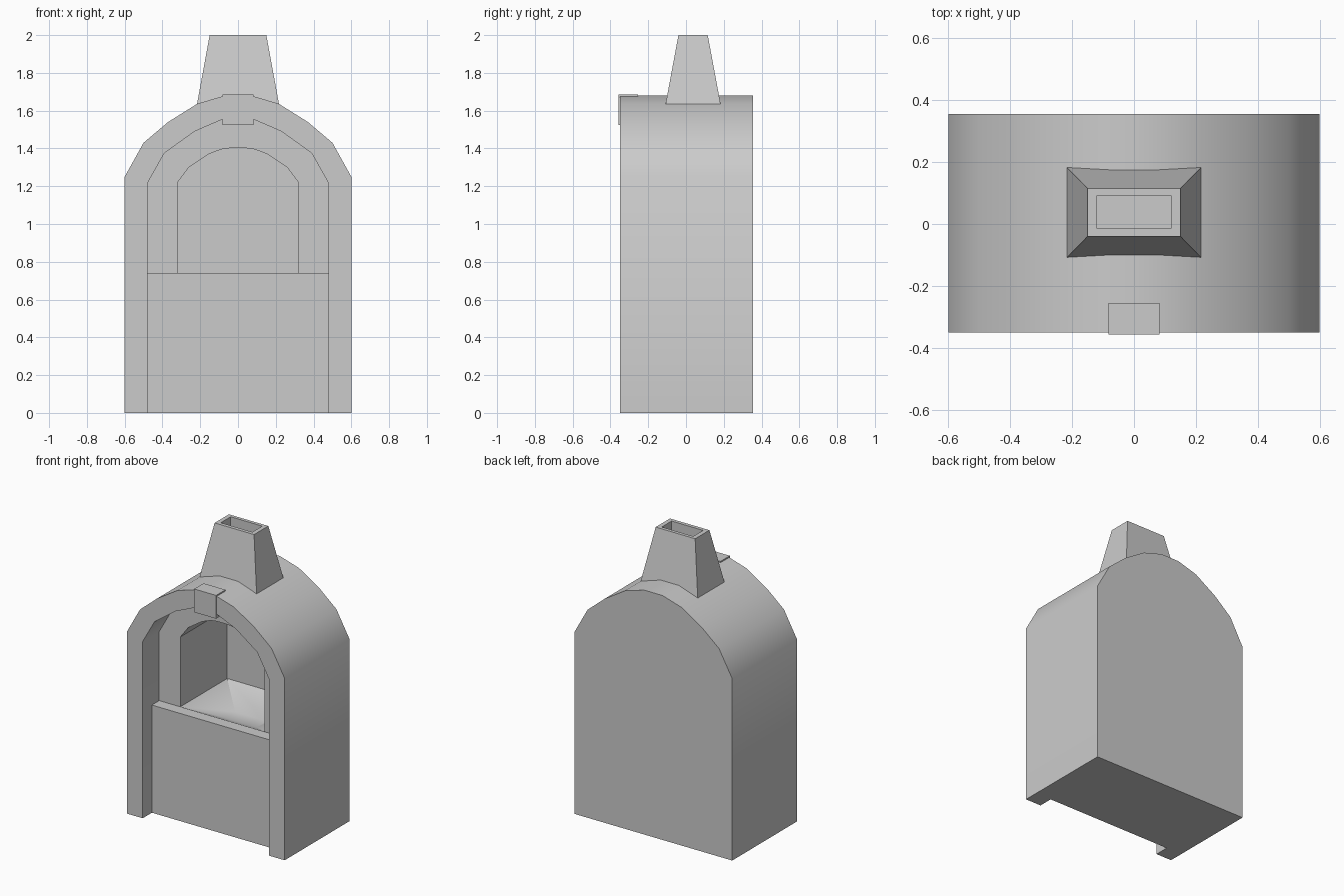
import bpy
import bmesh
import math

cube = bpy.data.objects.get("Cube")
if cube:
    bpy.data.objects.remove(cube)

# One plain stone colour
stone = bpy.data.materials.new("stone_grey")
stone.use_nodes = True
GREY = (0.6, 0.6, 0.6, 1)
stone.diffuse_color = GREY
stone.node_tree.nodes["Principled BSDF"].inputs["Base Color"].default_value = GREY


def finish(name, bm, smooth=False):
    bmesh.ops.recalc_face_normals(bm, faces=bm.faces)
    mesh = bpy.data.meshes.new(name)
    bm.to_mesh(mesh)
    bm.free()
    mesh.materials.append(stone)
    obj = bpy.data.objects.new(name, mesh)
    bpy.context.collection.objects.link(obj)
    if smooth:
        bpy.ops.object.select_all(action="DESELECT")
        obj.select_set(True)
        bpy.context.view_layer.objects.active = obj
        bpy.ops.object.shade_smooth_by_angle(angle=math.radians(35))
    return obj


def box(name, x, y, z):
    bm = bmesh.new()
    bmesh.ops.create_cube(bm, size=1)
    for v in bm.verts:
        v.co = [lo + (c + 0.5) * (hi - lo) for c, (lo, hi) in zip(v.co, (x, y, z))]
    return finish(name, bm)


def arch(bm, half, y):
    """Open arch loop mirrored from its right half, foot to crown."""
    points = [(-x, z) for x, z in half] + [(x, z) for x, z in reversed(half)]
    return [bm.verts.new((x, y, z)) for x, z in points]


def rect(bm, x, y0, y1, z):
    return [bm.verts.new(p) for p in ((-x, y0, z), (-x, y1, z), (x, y1, z), (x, y0, z))]


def bridge(bm, a, b, closed=False):
    for i in range(len(a) if closed else len(a) - 1):
        j = (i + 1) % len(a)
        bm.faces.new((a[i], a[j], b[j], b[i]))


OUTER = [(0.6, 0), (0.6, 1.25), (0.5, 1.43), (0.37, 1.54), (0.215, 1.637), (0.07, 1.68)]
MIDDLE = [(0.48, 0), (0.48, 1.215), (0.39, 1.375), (0.23, 1.49), (0.08, 1.555), (0.03, 1.56)]
INNER = [(0.32, 0.74), (0.32, 1.22), (0.26, 1.3), (0.155, 1.37), (0.09, 1.395), (0.04, 1.402)]
FRONT, WALL, CAVITY, BACK = -0.35, -0.17, 0.34, 0.355

# Arched body: back, shell, front frame, reveal, inner wall and cavity
bm = bmesh.new()
loops = [arch(bm, half, y) for half, y in (
    (OUTER, BACK), (OUTER, FRONT), (MIDDLE, FRONT),
    (MIDDLE, WALL), (INNER, WALL), (INNER, CAVITY))]
for a, b in zip(loops, loops[1:]):
    bridge(bm, a, b)
bm.faces.new(loops[0])
bm.faces.new(loops[-1])

# Underside and the closure behind the counter
bm.faces.new([l[0] for l in loops[:4]] + [l[-1] for l in reversed(loops[:4])])
bm.faces.new((loops[3][0], loops[4][0], loops[4][-1], loops[3][-1]))

# Hopper floor of the cavity
rim = [loops[4][0], loops[5][0], loops[5][-1], loops[4][-1]]
pit = rect(bm, 0.12, 0.03, 0.14, 0.64)
bridge(bm, rim, pit, closed=True)
bm.faces.new(pit)
finish("arched_body", bm, smooth=True)

# Counter below the opening, and keystone over the arch
box("counter", (-0.48, 0.48), (-0.25, WALL), (0, 0.74))
box("keystone", (-0.083, 0.083), (-0.357, -0.255), (1.525, 1.685))

# Tapered chimney with a straight flue
bm = bmesh.new()
rings = [rect(bm, 0.217, -0.108, 0.183, 1.635), rect(bm, 0.15, -0.04, 0.115, 2),
         rect(bm, 0.12, -0.015, 0.092, 2), rect(bm, 0.12, -0.015, 0.092, 1.7)]
for a, b in zip(rings, rings[1:]):
    bridge(bm, a, b, closed=True)
bm.faces.new(rings[0])
bm.faces.new(rings[-1])
finish("chimney", bm)
